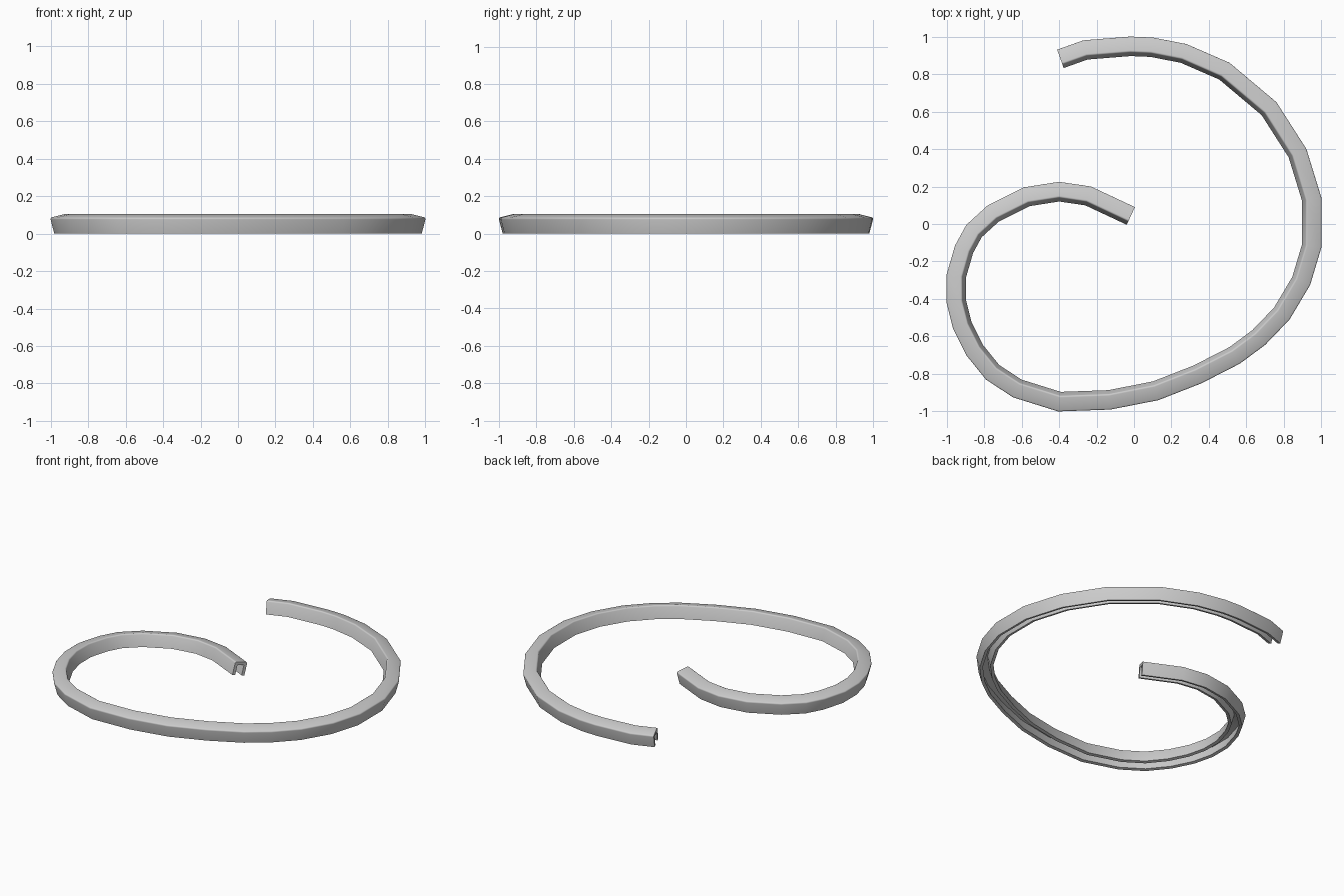
import bpy, bmesh, math
from mathutils import Vector

if "Cube" in bpy.data.objects:
    bpy.data.objects.remove(bpy.data.objects["Cube"])

# Outer edge of the spiral, seen from above
PATH = [(-.41, .93), (-.27, .98), (-.02, 1), (.10, .995), (.28, .96), (.51, .86),
        (.76, .65), (.92, .40), (1, .14), (1, -.125), (.94, -.325), (.83, -.51),
        (.70, -.645), (.565, -.745), (.36, -.85), (.13, -.94), (-.125, -.99),
        (-.405, -1), (-.645, -.925), (-.79, -.83), (-.895, -.70), (-.965, -.56),
        (-1, -.42), (-1, -.27), (-.955, -.115), (-.895, -.005), (-.78, .10),
        (-.59, .195), (-.40, .225), (-.23, .20), (.005, .09)]
SIZE, WALL, R, TILT = 0.087, 0.02, 0.009, math.radians(14.5)


def channel_profile():
    """U-shaped section open downward: (across, down) pairs, rounded top corners."""
    def arc(cx, a0):
        return [(cx + R * math.cos(math.radians(a0 + 30 * i)),
                 R - R * math.sin(math.radians(a0 + 30 * i))) for i in range(4)]
    top = arc(SIZE - R, 0) + arc(R, 90)
    inside = [(WALL, SIZE), (WALL, WALL), (SIZE - WALL, WALL), (SIZE - WALL, SIZE)]
    uv = [(SIZE, SIZE)] + top + [(0, SIZE)] + inside
    # lean the section outward
    c, s = math.cos(TILT), math.sin(TILT)
    pts = [(u * c + v * s, u * s - v * c) for u, v in uv]
    low, near = min(p[1] for p in pts), min(p[0] for p in pts)
    return [(d - near, z - low) for d, z in pts]


def sweep(name, path, profile):
    """Sweep the section along a flat path with mitred joints."""
    pts = [Vector(p) for p in path]
    normals = []
    for a, b in zip(pts, pts[1:]):
        t = (b - a).normalized()
        normals.append(Vector((t.y, -t.x)))
    bm = bmesh.new()
    rings = []
    for i, p in enumerate(pts):
        n0, n1 = normals[max(i - 1, 0)], normals[min(i, len(normals) - 1)]
        miter = (n0 + n1) / (1 + n0.dot(n1))
        rings.append([bm.verts.new((*(p + miter * d), z)) for d, z in profile])
    n = len(profile)
    for a, b in zip(rings, rings[1:]):
        for j in range(n):
            k = (j + 1) % n
            bm.faces.new((a[j], a[k], b[k], b[j]))
    bm.faces.new(rings[0])
    bm.faces.new(rings[-1][::-1])
    bmesh.ops.recalc_face_normals(bm, faces=bm.faces)
    mesh = bpy.data.meshes.new(name)
    bm.to_mesh(mesh)
    bm.free()
    obj = bpy.data.objects.new(name, mesh)
    bpy.context.collection.objects.link(obj)
    return obj


# Spiral channel strip
strip = sweep("spiral_channel", PATH, channel_profile())
bpy.context.view_layer.objects.active = strip
strip.select_set(True)
bpy.ops.object.shade_smooth_by_angle(angle=math.radians(35))
